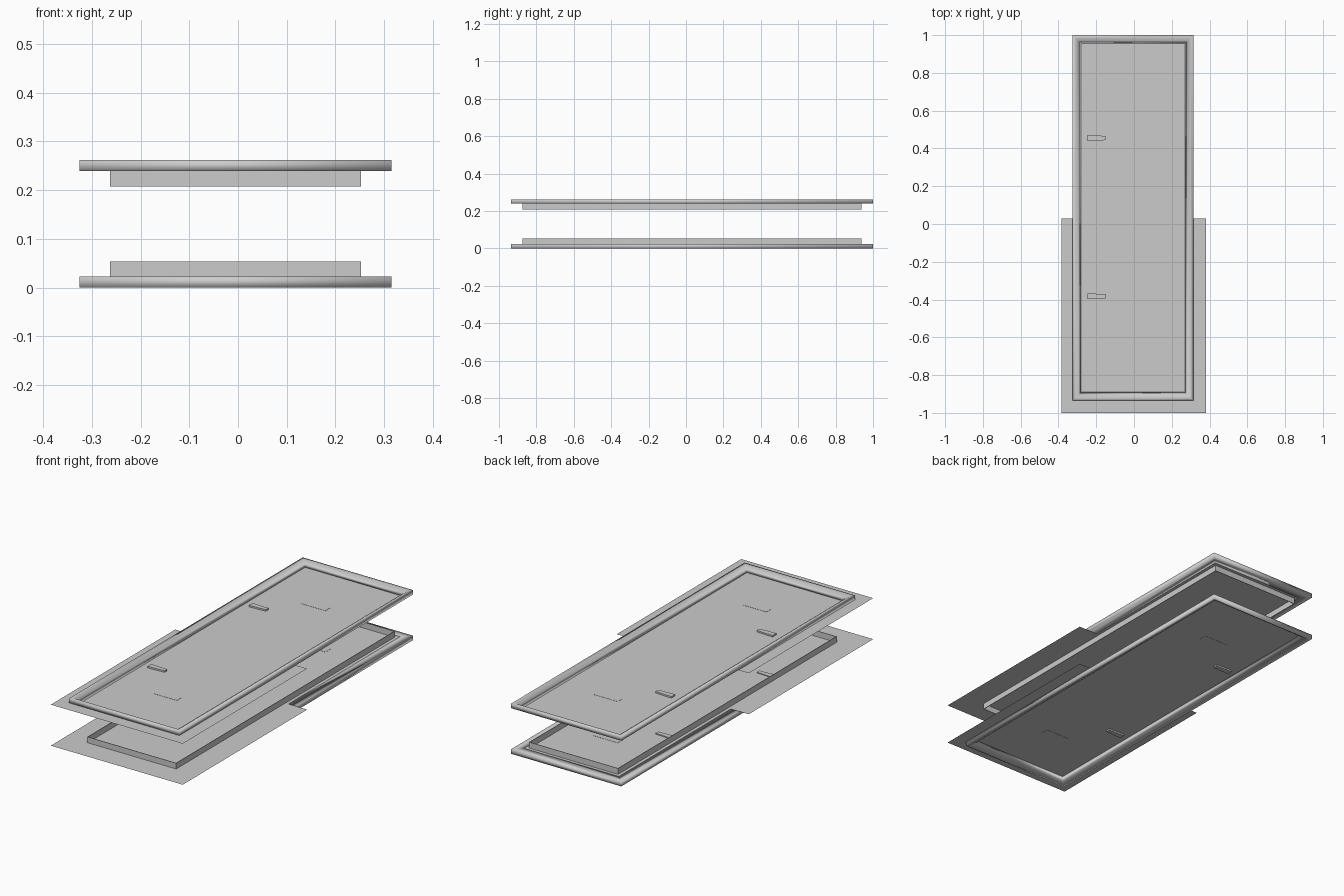
import bpy, bmesh

if "Cube" in bpy.data.objects:
    bpy.data.objects.remove(bpy.data.objects["Cube"])

X0, X1, Y0, Y1 = -0.325, 0.315, -0.935, 1.0   # outer frame rectangle
TOP, BASE = 0.262, 0.239                      # outer face and panel plane of upper leaf


def level(h, upper):
    """Height h outward from the panel plane, mirrored for the lower leaf."""
    return BASE + h if upper else TOP - BASE - h


def finish(name, bm, smooth=False):
    bmesh.ops.recalc_face_normals(bm, faces=bm.faces)
    mesh = bpy.data.meshes.new(name)
    bm.to_mesh(mesh)
    bm.free()
    ob = bpy.data.objects.new(name, mesh)
    bpy.context.collection.objects.link(ob)
    if smooth:
        for p in mesh.polygons:
            p.use_smooth = True
    return ob


def ring(name, profile, upper, smooth=False):
    """Sweep a closed (inset, height) profile around the frame rectangle."""
    bm = bmesh.new()
    loops = []
    for d, h in profile:
        z = level(h, upper)
        loops.append([bm.verts.new((x, y, z)) for x, y in (
            (X0 + d, Y0 + d), (X1 - d, Y0 + d), (X1 - d, Y1 - d), (X0 + d, Y1 - d))])
    for i, a in enumerate(loops):
        b = loops[(i + 1) % len(loops)]
        for k in range(4):
            n = (k + 1) % 4
            bm.faces.new((a[k], a[n], b[n], b[k]))
    return finish(name, bm, smooth)


def sheet(name, x0, x1, y0, y1, h, upper):
    bm = bmesh.new()
    z = level(h, upper)
    bm.faces.new([bm.verts.new(c) for c in ((x0, y0, z), (x1, y0, z), (x1, y1, z), (x0, y1, z))])
    return finish(name, bm)


def block(name, outline, h0, h1, upper):
    """Extrude a flat outline between two heights."""
    bm = bmesh.new()
    a = [bm.verts.new((x, y, level(h0, upper))) for x, y in outline]
    b = [bm.verts.new((x, y, level(h1, upper))) for x, y in outline]
    bm.faces.new(a)
    bm.faces.new(b)
    for i in range(len(a)):
        j = (i + 1) % len(a)
        bm.faces.new((a[i], a[j], b[j], b[i]))
    return finish(name, bm)


for upper in (True, False):
    tag = "upper_" if upper else "lower_"
    # raised moulding around the edge
    ring(tag + "frame", [(0, 0), (0, 0.023), (0.015, 0.023), (0.03, 0.014), (0.045, 0)], upper, True)
    # flat door panel
    sheet(tag + "panel", X0 + 0.045, X1 - 0.045, Y0 + 0.045, Y1 - 0.045, 0, upper)
    # thin wall on the inner side
    ring(tag + "inner_wall", [(0.062, 0), (0.062, -0.031), (0.065, -0.031), (0.065, 0)], upper)
    # wide backing sheet behind the front half
    sheet(tag + "backing_sheet", -0.385, 0.38, -1.0, 0.03, -0.0006, upper)
    # two lever latches
    for y in (0.455, -0.383):
        block(tag + "latch", [(-0.245, y - 0.015), (-0.225, y - 0.015), (-0.15, y - 0.011),
                              (-0.15, y + 0.011), (-0.225, y + 0.015), (-0.245, y + 0.015)],
              -0.005, 0.008, upper)
    # two shallow slot plates
    for y in (0.63, -0.6):
        block(tag + "slot_plate", [(-0.06, y - 0.02), (0.08, y - 0.02), (0.08, y + 0.02), (-0.06, y + 0.02)],
              -0.001, 0.001, upper)
